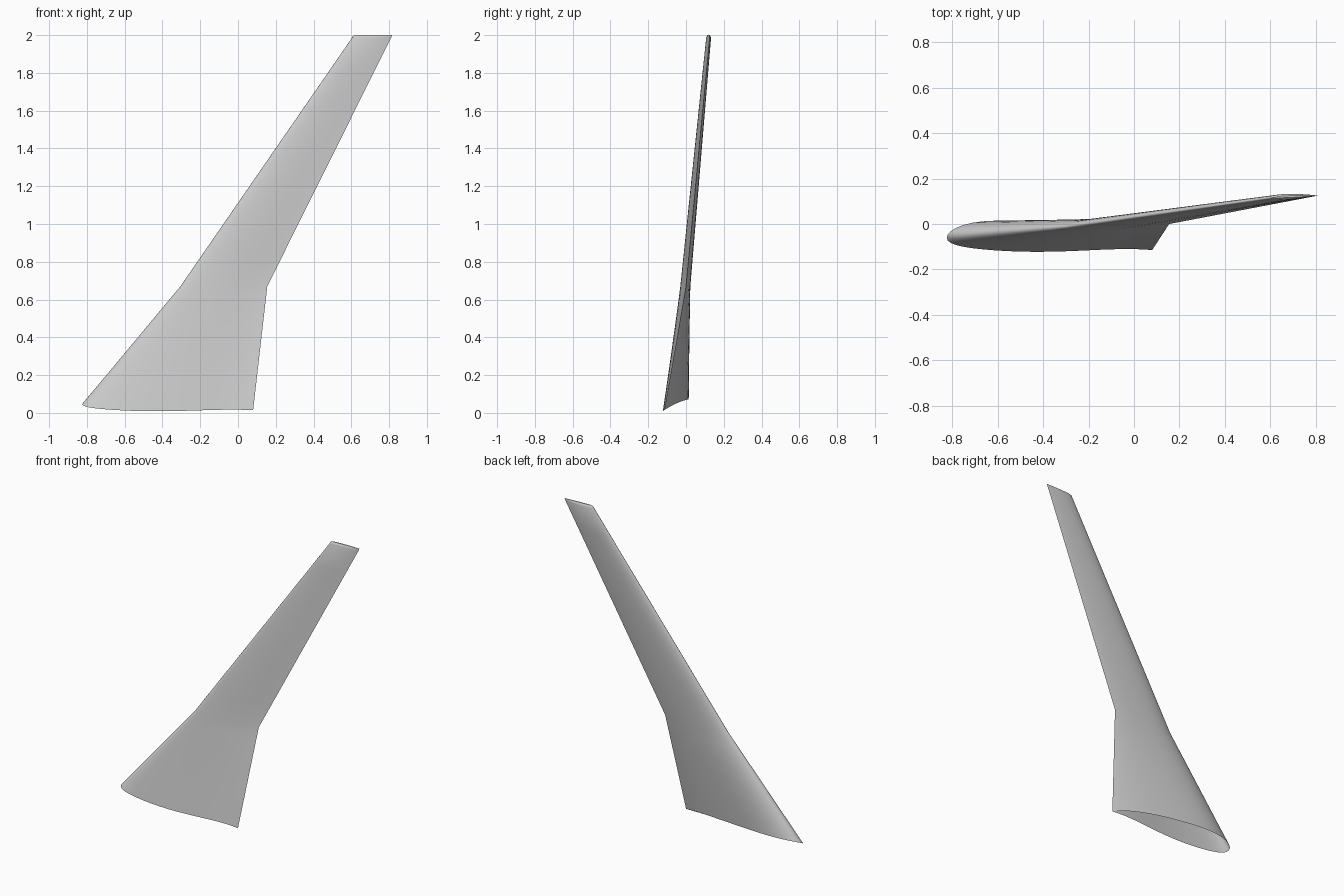
import bpy, bmesh, math

cube = bpy.data.objects.get("Cube")
if cube:
    bpy.data.objects.remove(cube, do_unlink=True)

STEPS = 22   # points along each side of the aerofoil
RINGS = 8    # spanwise divisions per panel

# Spanwise stations: leading x, leading y, trailing x, trailing y, z, half thickness, camber
ROOT = (-0.825, -0.06, 0.08, -0.115, 0.0, 0.0665, 0.024)
KINK = (-0.305, -0.012, 0.155, 0.0, 0.67, 0.026, 0.005)
TIP = (0.603, 0.116, 0.81, 0.125, 1.985, 0.0125, 0.001)
CAP_MID = (0.608, 0.1165, 0.814, 0.125, 1.995, 0.009, 0.001)
CAP_TOP = (0.62, 0.117, 0.816, 0.125, 2.0, 0.004, 0.001)


def thickness(f):
    """Aerofoil half thickness, scaled to a maximum of one."""
    return 10 * (0.2969 * math.sqrt(f) - 0.126 * f - 0.3516 * f**2
                 + 0.2843 * f**3 - 0.1036 * f**4)


def section(station):
    """Closed aerofoil loop: trailing edge, upper side, nose, lower side."""
    lx, ly, tx, ty, z, half, camber = station
    points = []
    for i in range(2 * STEPS):
        angle = math.pi * i / STEPS
        f = (1 + math.cos(angle)) / 2
        side = 1 if i <= STEPS else -1
        y = ly + (ty - ly) * f + camber * (1 - (2 * f - 1)**4)
        y += side * half * thickness(f)
        points.append((lx + (tx - lx) * f, y, z))
    return points


def fuselage_z(y):
    """Height of the curved body side that trims the root."""
    d = 0.005 - y
    return 0.07 - 0.25 * d - 1.8 * d * d


def blend(a, b, t):
    return [tuple(p + (q - p) * t for p, q in zip(u, v)) for u, v in zip(a, b)]


# Loops from root to tip, with the root trimmed to the body
root = [(x, y, fuselage_z(y)) for x, y, z in section(ROOT)]
kink, tip = section(KINK), section(TIP)
loops = [blend(root, kink, i / RINGS) for i in range(RINGS)]
loops += [blend(kink, tip, i / RINGS) for i in range(RINGS + 1)]
loops += [section(CAP_MID), section(CAP_TOP)]

# Skin the loops, leave the root open and close the tip
bm = bmesh.new()
rings = [[bm.verts.new(p) for p in loop] for loop in loops]
count = 2 * STEPS
for lower, upper in zip(rings, rings[1:]):
    for i in range(count):
        j = (i + 1) % count
        bm.faces.new((lower[i], lower[j], upper[j], upper[i]))
bm.faces.new(rings[-1])
bmesh.ops.recalc_face_normals(bm, faces=bm.faces)
mesh = bpy.data.meshes.new("wing")
bm.to_mesh(mesh)
bm.free()

# Plain grey skin
grey = bpy.data.materials.new("light grey")
grey.use_nodes = True
colour = (0.6, 0.6, 0.6, 1)
grey.diffuse_color = colour
grey.node_tree.nodes["Principled BSDF"].inputs["Base Color"].default_value = colour
mesh.materials.append(grey)

wing = bpy.data.objects.new("wing", mesh)
bpy.context.collection.objects.link(wing)
bpy.context.view_layer.objects.active = wing
wing.select_set(True)
bpy.ops.object.shade_smooth_by_angle(angle=math.radians(40))
